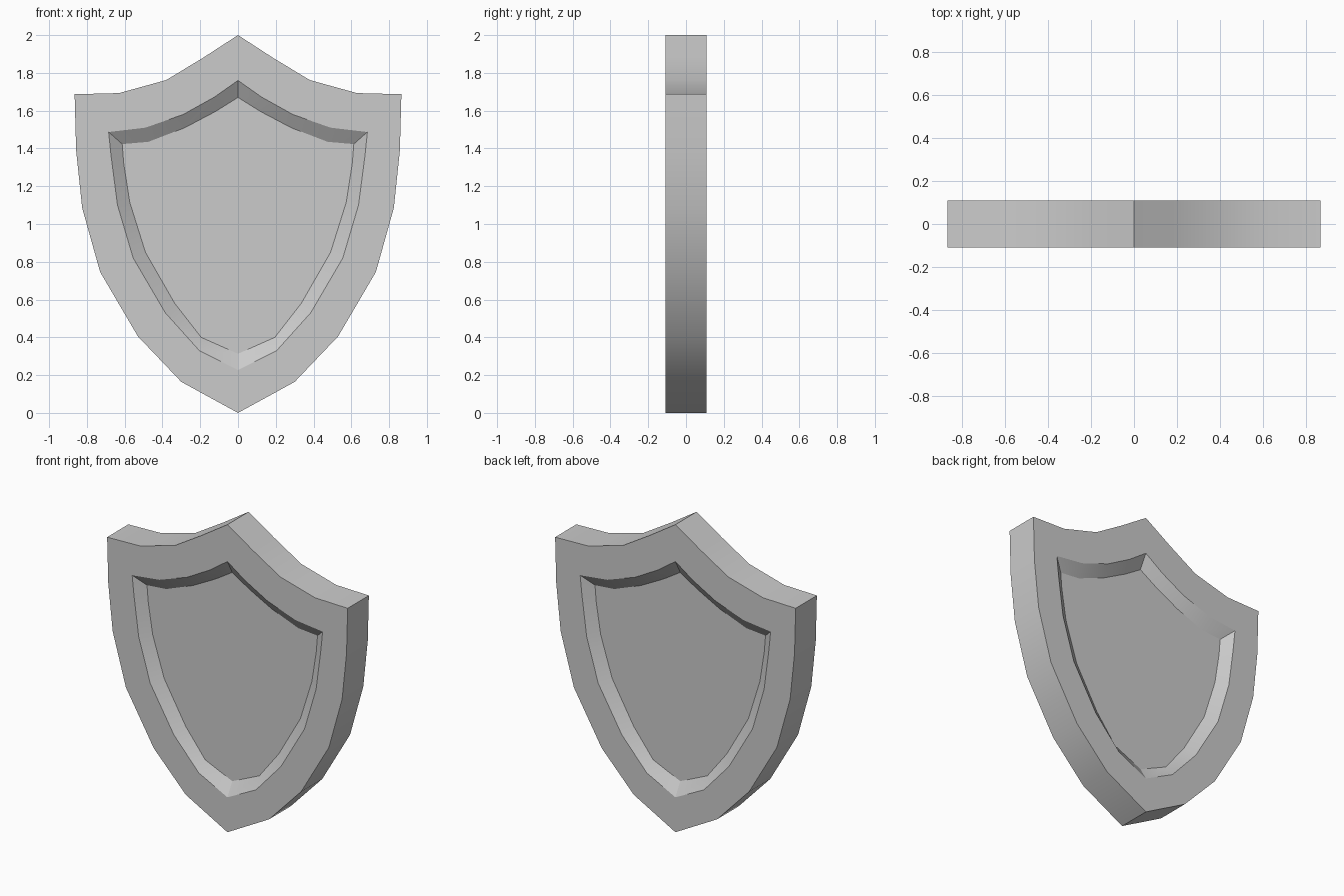
import bpy, bmesh, math

if "Cube" in bpy.data.objects:
    bpy.data.objects.remove(bpy.data.objects["Cube"])

# Right half of each outline, from top point to bottom point (x, z)
OUTER = [(0, 2), (0.185, 1.88), (0.38, 1.762), (0.63, 1.693), (0.865, 1.687),
         (0.857, 1.39), (0.825, 1.085), (0.73, 0.746), (0.53, 0.405), (0.30, 0.164), (0, 0)]
RIM = [(0, 1.76), (0.125, 1.672), (0.29, 1.58), (0.49, 1.51), (0.685, 1.487),
       (0.672, 1.36), (0.638, 1.10), (0.555, 0.82), (0.385, 0.53), (0.205, 0.33), (0, 0.227)]
FLOOR = [(0, 1.67), (0.12, 1.595), (0.285, 1.508), (0.475, 1.435), (0.613, 1.423),
         (0.605, 1.32), (0.573, 1.115), (0.49, 0.85), (0.335, 0.58), (0.195, 0.40), (0, 0.313)]
HALF = 0.109      # half thickness
DEPTH = 0.05      # depth of the sunken panel


def ring(bm, half, y):
    """Mirror a half outline into a closed loop of vertices."""
    pts = half + [(-x, z) for x, z in half[-2:0:-1]]
    return [bm.verts.new((x, y, z)) for x, z in pts]


# Shield: sunken panel, sloped wall, rim and outer edge on both sides
bm = bmesh.new()
rings = [ring(bm, h, y) for h, y in [
    (FLOOR, -HALF + DEPTH), (RIM, -HALF), (OUTER, -HALF),
    (OUTER, HALF), (RIM, HALF), (FLOOR, HALF - DEPTH)]]
n = len(rings[0])
for a, b in zip(rings, rings[1:]):
    for i in range(n):
        j = (i + 1) % n
        bm.faces.new((a[i], a[j], b[j], b[i]))
bm.faces.new(rings[0])
bm.faces.new(rings[-1])
bmesh.ops.recalc_face_normals(bm, faces=bm.faces)

mesh = bpy.data.meshes.new("shield")
bm.to_mesh(mesh)
bm.free()
shield = bpy.data.objects.new("shield", mesh)
bpy.context.collection.objects.link(shield)

# Smooth along the curves, sharp at the rims
bpy.context.view_layer.objects.active = shield
shield.select_set(True)
bpy.ops.object.shade_smooth_by_angle(angle=math.radians(25))
